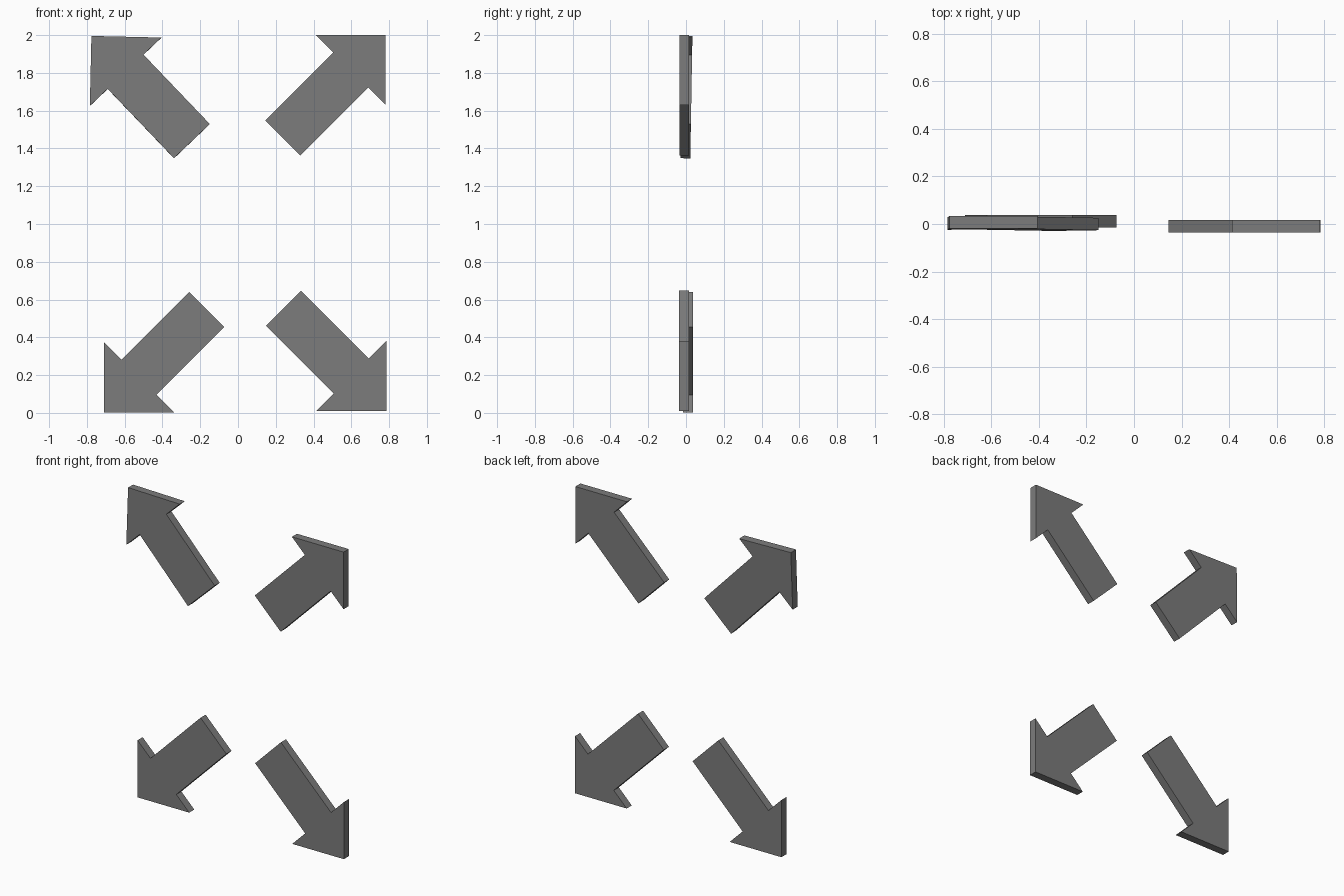
import bpy, bmesh
from math import radians
from mathutils import Matrix

if "Cube" in bpy.data.objects:
    bpy.data.objects.remove(bpy.data.objects["Cube"])

THICK = 0.052
# Upper half of the arrow outline: tip at the origin, pointing along +x
HALF = [(-0.262, 0.262), (-0.262, 0.131), (-0.77, 0.131)]
OUTLINE = [(0, 0)] + HALF + [(x, -z) for x, z in reversed(HALF)]

dark = bpy.data.materials.new("dark_grey")
dark.diffuse_color = (0.2, 0.2, 0.2, 1)
dark.use_nodes = True
dark.node_tree.nodes["Principled BSDF"].inputs["Base Color"].default_value = dark.diffuse_color


def arrow(name, tip, angle, tilt=0):
    """Flat arrow slab with its tip at the given point, angle measured in the xz plane."""
    bm = bmesh.new()
    face = bm.faces.new([bm.verts.new((x, -THICK / 2, z)) for x, z in OUTLINE])
    ext = bmesh.ops.extrude_face_region(bm, geom=[face], use_keep_orig=True)
    verts = [g for g in ext["geom"] if isinstance(g, bmesh.types.BMVert)]
    bmesh.ops.translate(bm, verts=verts, vec=(0, THICK, 0))
    bmesh.ops.recalc_face_normals(bm, faces=bm.faces)
    bm.transform(Matrix.Translation(tip)
                 @ Matrix.Rotation(radians(tilt), 4, 'X')
                 @ Matrix.Rotation(radians(-angle), 4, 'Y'))
    mesh = bpy.data.meshes.new(name)
    bm.to_mesh(mesh)
    bm.free()
    mesh.materials.append(dark)
    obj = bpy.data.objects.new(name, mesh)
    bpy.context.collection.objects.link(obj)


# Four arrows pointing outwards to the corners; one sits slightly crooked
arrow("arrow_top_right", (0.782, -0.009, 2.0), 45)
arrow("arrow_top_left", (-0.776, 0.008, 1.995), 133.7, -1.0)
arrow("arrow_bottom_left", (-0.71, 0.011, 0.003), 225)
arrow("arrow_bottom_right", (0.785, -0.01, 0.01), 315)
